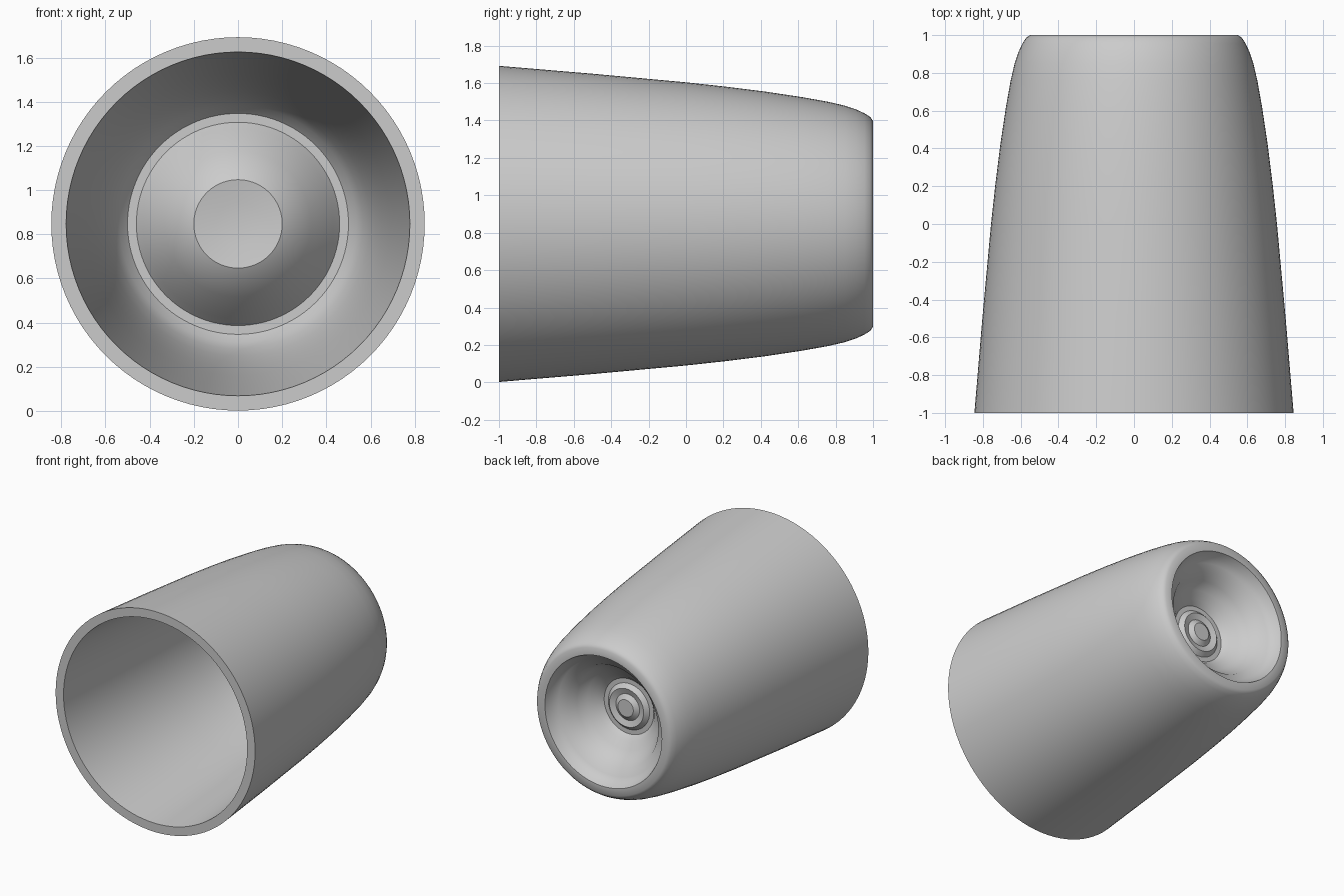
import bpy, bmesh, math

if "Cube" in bpy.data.objects:
    bpy.data.objects.remove(bpy.data.objects["Cube"])

SEGMENTS = 96
CENTRE_Z = 0.847

# (radius, y) profile, from the open front lip, round the outside, to the centre of the base
outer_wall = [(0.845, -1), (0.803, -0.5), (0.757, 0), (0.733, 0.22), (0.708, 0.42),
              (0.678, 0.62), (0.653, 0.76), (0.632, 0.85), (0.612, 0.91), (0.591, 0.955),
              (0.572, 0.985), (0.55, 1.0)]
# stepped recess under the base
recess = [(0.495, 1.0), (0.475, 0.95), (0.44, 0.915), (0.385, 0.885), (0.35, 0.82),
          (0.30, 0.765), (0.245, 0.73), (0.21, 0.69), (0.175, 0.69), (0.145, 0.72),
          (0.10, 0.705), (0.065, 0.73), (0, 0.73)]
# raised floor inside the cup, then the inner wall back out to the lip
floor = [(0, 0.665), (0.10, 0.66), (0.20, 0.645), (0.26, 0.68), (0.33, 0.755),
         (0.39, 0.825), (0.43, 0.88), (0.46, 0.92)]
inner_wall = [(0.50, 0.92), (0.535, 0.88), (0.565, 0.82), (0.598, 0.70), (0.625, 0.56),
              (0.652, 0.38), (0.688, 0.05), (0.736, -0.5), (0.778, -1)]


def lathe(name, profile):
    """Spin a closed profile about the cup's horizontal axis."""
    bm = bmesh.new()
    verts = [bm.verts.new((r, y, 0)) for r, y in profile]
    edges = [bm.edges.new((a, b)) for a, b in zip(verts, verts[1:])]
    edges.append(bm.edges.new((verts[-1], verts[0])))
    bmesh.ops.spin(bm, geom=verts + edges, cent=(0, 0, 0), axis=(0, 1, 0),
                   angle=2 * math.pi, steps=SEGMENTS, use_duplicate=False)
    bmesh.ops.remove_doubles(bm, verts=bm.verts[:], dist=0.0005)
    # drop the line on the axis between floor and recess
    loose = [e for e in bm.edges if not e.link_faces]
    bmesh.ops.delete(bm, geom=loose, context='EDGES_FACES')
    bmesh.ops.recalc_face_normals(bm, faces=bm.faces[:])
    mesh = bpy.data.meshes.new(name)
    bm.to_mesh(mesh)
    bm.free()
    obj = bpy.data.objects.new(name, mesh)
    bpy.context.collection.objects.link(obj)
    obj.location.z = CENTRE_Z
    bpy.context.view_layer.objects.active = obj
    obj.select_set(True)
    bpy.ops.object.shade_smooth_by_angle(angle=math.radians(35))
    return obj


# Tumbler lying on its side, mouth facing the front
lathe("tumbler", outer_wall + recess + floor + inner_wall)
